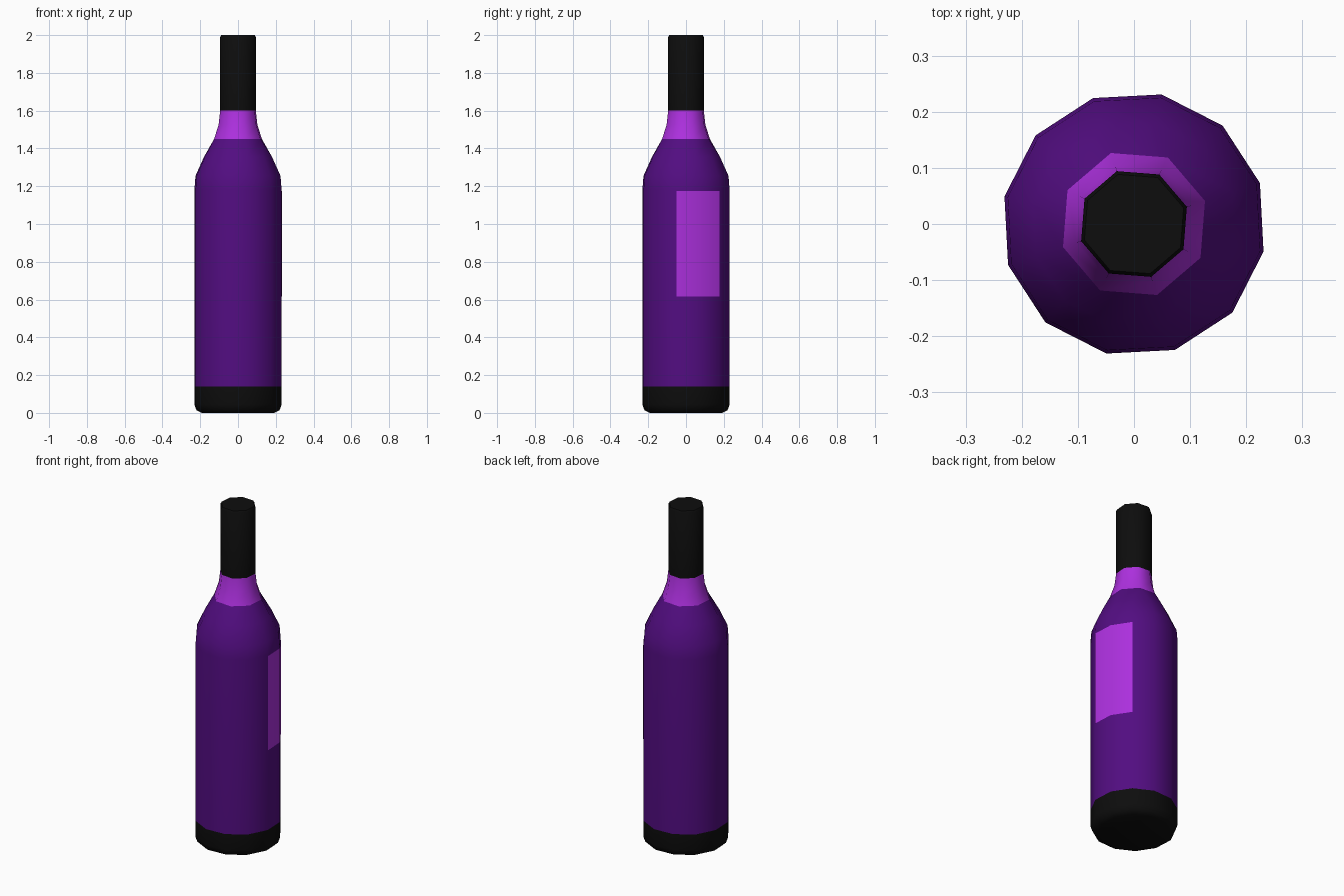
import bpy, bmesh, math

if "Cube" in bpy.data.objects:
    bpy.data.objects.remove(bpy.data.objects["Cube"])

TWIST = math.radians(18)          # all rings share this starting angle
LABEL_SIDES = (11, 0)             # the two body sides under the label


def material(name, color):
    m = bpy.data.materials.new(name)
    m.diffuse_color = (*color, 1)
    m.use_nodes = True
    m.node_tree.nodes["Principled BSDF"].inputs["Base Color"].default_value = m.diffuse_color
    return m


BLACK = material("black", (0.004, 0.004, 0.004))
PURPLE = material("purple", (0.085, 0.004, 0.22))
VIOLET = material("violet", (0.42, 0.03, 0.74))


def ring(bm, sides, r, z):
    return [bm.verts.new((r * math.cos(TWIST + math.tau * i / sides),
                          r * math.sin(TWIST + math.tau * i / sides), z))
            for i in range(sides)]


def join(bm, lo, hi, only=None):
    """Skin two rings; a 12-sided ring may step down to an 8-sided one."""
    n, m = len(lo), len(hi)
    if n == m:
        for i in (only or range(n)):
            j = (i + 1) % n
            bm.faces.new((lo[i], lo[j], hi[j], hi[i]))
    else:
        for q in range(4):
            a = [lo[(3 * q + k) % 12] for k in range(4)]
            b = [hi[(2 * q + k) % 8] for k in range(3)]
            bm.faces.new((a[0], a[1], b[1], b[0]))
            bm.faces.new((a[1], a[2], b[1]))
            bm.faces.new((a[2], a[3], b[2], b[1]))


def lathe(name, profile, mat, bottom=False, top=False, only=None):
    """profile: (sides, radius, z) from bottom to top."""
    bm = bmesh.new()
    rings = [ring(bm, *p) for p in profile]
    for lo, hi in zip(rings, rings[1:]):
        join(bm, lo, hi, only)
    if bottom:
        bm.faces.new(rings[0][::-1])
    if top:
        bm.faces.new(rings[-1])
    loose = [v for v in bm.verts if not v.link_faces]
    bmesh.ops.delete(bm, geom=loose, context='VERTS')
    mesh = bpy.data.meshes.new(name)
    bm.to_mesh(mesh)
    bm.free()
    mesh.materials.append(mat)
    ob = bpy.data.objects.new(name, mesh)
    bpy.context.collection.objects.link(ob)
    bpy.ops.object.select_all(action='DESELECT')
    ob.select_set(True)
    bpy.context.view_layer.objects.active = ob
    bpy.ops.object.shade_smooth_by_angle(angle=math.radians(60))


# dark foot with rounded lower edge
lathe("base", [(12, 0.195, 0), (12, 0.225, 0.014), (12, 0.236, 0.045),
               (12, 0.236, 0.14)], BLACK, bottom=True)

# body and shoulder, stepping from 12 to 8 sides at the neck
lathe("body", [(12, 0.236, 0.14), (12, 0.236, 1.18), (12, 0.23, 1.255),
               (12, 0.184, 1.355), (8, 0.133, 1.45)], PURPLE)

# label covering two sides
lathe("label", [(12, 0.2375, 0.615), (12, 0.2375, 1.175)], VIOLET,
      only=LABEL_SIDES)

# bright neck band
lathe("neck_band", [(8, 0.133, 1.45), (8, 0.108, 1.525), (8, 0.099, 1.6)],
      VIOLET)

# foil cap
lathe("cap", [(8, 0.099, 1.6), (8, 0.099, 1.99), (8, 0.093, 2.0)],
      BLACK, top=True)
